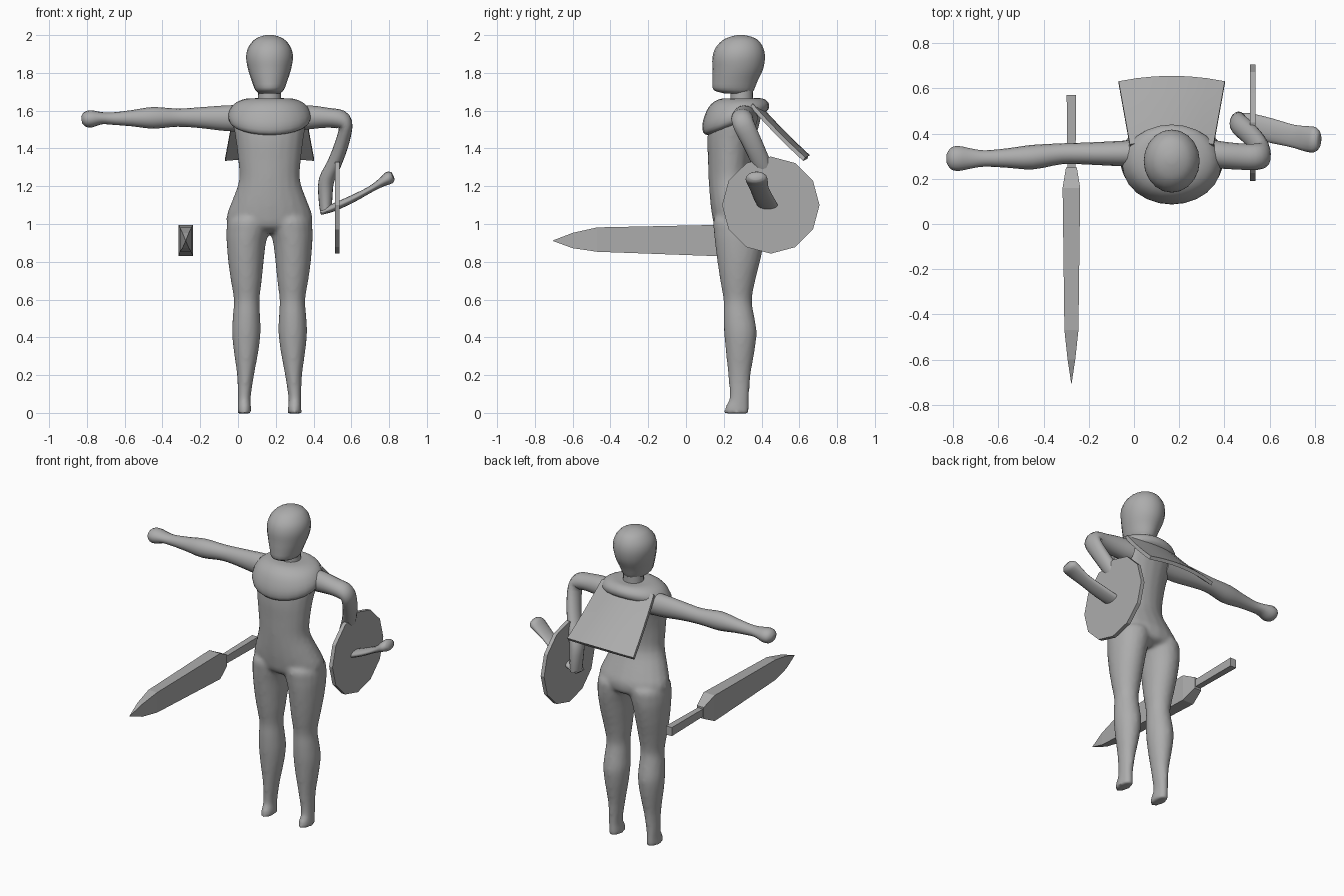
import bpy, bmesh, math
from mathutils import Vector

CX = 0.167  # centre line of the figure
SEG = 20

grey = bpy.data.materials.new("plain grey")
grey.diffuse_color = (0.415, 0.415, 0.415, 1)


def refine(rows, steps=3):
    """Insert smoothly interpolated rows between the given ones."""
    out = []
    for i in range(len(rows) - 1):
        p0, p1 = rows[max(i - 1, 0)], rows[i]
        p2, p3 = rows[i + 1], rows[min(i + 2, len(rows) - 1)]
        for s in range(steps):
            t = s / steps
            out.append([0.5 * (2 * b + (c - a) * t + (2 * a - 5 * b + 4 * c - d) * t * t
                               + (3 * b - a - 3 * c + d) * t ** 3)
                        for a, b, c, d in zip(p0, p1, p2, p3)])
    return out + [list(rows[-1])]


def loft(name, rings, smooth=True, angle=60, inward=False):
    """Skin a list of equal-length rings and cap both ends."""
    bm = bmesh.new()
    loops = [[bm.verts.new(p) for p in r] for r in rings]
    n = len(loops[0])
    for a, b in zip(loops, loops[1:]):
        for i in range(n):
            j = (i + 1) % n
            bm.faces.new((a[i], a[j], b[j], b[i]))
    bm.faces.new(loops[0][::-1])
    bm.faces.new(loops[-1])
    bmesh.ops.recalc_face_normals(bm, faces=bm.faces)
    if inward:
        bmesh.ops.reverse_faces(bm, faces=bm.faces)
    me = bpy.data.meshes.new(name)
    bm.to_mesh(me)
    bm.free()
    me.materials.append(grey)
    ob = bpy.data.objects.new(name, me)
    bpy.context.collection.objects.link(ob)
    if smooth:
        bpy.ops.object.select_all(action='DESELECT')
        bpy.context.view_layer.objects.active = ob
        ob.select_set(True)
        bpy.ops.object.shade_smooth_by_angle(angle=math.radians(angle))
    return ob


def ellipse(c, a, b, n=SEG):
    return [Vector(c) + a * math.cos(2 * math.pi * i / n) + b * math.sin(2 * math.pi * i / n)
            for i in range(n)]


def column(name, rows):
    """Upright body part; rows are z, centre x, half width, front y, back y."""
    return loft(name, [ellipse((x, (f + b) / 2, z), Vector((h, 0, 0)), Vector((0, (b - f) / 2, 0)))
                       for z, x, h, f, b in refine(rows)])


def limb(name, rows, ref):
    """Limb along a path; rows are x, y, z and two radii."""
    rows = refine(rows)
    pts = [Vector(r[:3]) for r in rows]
    rings = []
    for i, r in enumerate(rows):
        t = (pts[min(i + 1, len(pts) - 1)] - pts[max(i - 1, 0)]).normalized()
        a = Vector(ref).cross(t).normalized()
        rings.append(ellipse(pts[i], a * r[3], t.cross(a) * r[4], 16))
    return loft(name, rings)


# Head with a flat face line, and neck
column("head", [(1.692, CX, .055, .2, .345), (1.71, CX, .076, .146, .36), (1.76, CX, .095, .14, .38),
                (1.82, CX, .114, .14, .408), (1.88, CX, .124, .14, .418), (1.93, CX, .115, .155, .41),
                (1.97, CX, .087, .19, .385), (1.99, CX, .055, .23, .35), (2.0, CX, .02, .27, .31)])
column("neck", [(1.58, CX, .068, .225, .365), (1.65, CX, .062, .235, .355), (1.73, CX, .06, .235, .355)])

# Torso from hips to shoulders
body = [column("body", [
    (.955, CX, .08, .2, .36), (.975, CX, .17, .165, .41), (1.0, CX, .222, .147, .425),
    (1.05, CX, .226, .137, .425), (1.12, CX, .2, .128, .395), (1.23, CX, .162, .12, .348),
    (1.34, CX, .167, .116, .347), (1.45, CX, .18, .113, .367), (1.54, CX, .192, .128, .392),
    (1.61, CX, .16, .19, .40), (1.64, CX, .09, .22, .38)])]

# Legs, mirrored across the centre line
for side, name in ((-1, "right_leg"), (1, "left_leg")):
    body.append(column(name, [(z, CX + side * (CX - x), h, f, b) for z, x, h, f, b in (
        (-.004, .034, .037, .202, .333), (.035, .034, .035, .208, .334), (.08, .033, .034, .23, .334),
        (.2, .04, .045, .223, .342), (.33, .043, .066, .21, .364), (.43, .044, .076, .201, .374),
        (.52, .045, .072, .198, .36), (.6, .046, .068, .198, .349), (.7, .044, .082, .181, .367),
        (.8, .042, .094, .166, .392), (.9, .044, .104, .153, .414), (.96, .052, .113, .147, .422),
        (1.02, .06, .112, .145, .42), (1.07, .08, .08, .18, .37))]))

# Merge torso and legs into one continuous skin
bpy.ops.object.select_all(action='DESELECT')
for part in body:
    part.select_set(True)
bpy.context.view_layer.objects.active = body[0]
bpy.ops.object.join()
skin = body[0].modifiers.new("skin", 'REMESH')
skin.mode, skin.voxel_size, skin.use_smooth_shade = 'VOXEL', .012, True
relax = body[0].modifiers.new("relax", 'SMOOTH')
relax.factor, relax.iterations = .5, 6

# Outstretched arm with fist
limb("right_arm", [(.05, .315, 1.56, .06, .07), (-.06, .312, 1.56, .056, .068),
                   (-.2, .312, 1.563, .049, .055), (-.32, .311, 1.563, .046, .048),
                   (-.45, .296, 1.562, .054, .057), (-.56, .292, 1.56, .043, .043),
                   (-.66, .29, 1.558, .036, .033), (-.72, .29, 1.56, .044, .032),
                   (-.775, .29, 1.557, .055, .045), (-.81, .29, 1.554, .048, .039),
                   (-.828, .29, 1.552, .022, .018)], (0, 0, 1))

# Bent arm: shoulder, drop to the elbow, then raised forearm
limb("left_upper_arm", [(.30, .315, 1.56, .068, .065), (.39, .305, 1.565, .062, .06),
                        (.48, .298, 1.562, .052, .058), (.545, .298, 1.552, .05, .058),
                        (.57, .31, 1.515, .036, .056), (.548, .355, 1.42, .037, .052),
                        (.51, .40, 1.32, .038, .05), (.468, .438, 1.23, .041, .05),
                        (.463, .45, 1.14, .037, .048), (.465, .45, 1.06, .03, .045)], (0, 1, 0))
limb("left_forearm", [(.44, .45, 1.06, .012, .04), (.50, .44, 1.085, .02, .052),
                      (.60, .415, 1.13, .02, .054), (.70, .39, 1.183, .017, .05),
                      (.76, .378, 1.22, .024, .056), (.80, .372, 1.245, .034, .056),
                      (.82, .37, 1.255, .022, .035)], (0, 1, 0))

# Draped collar; rows are half width, half depth, centre y, height, slope to the back
collar = [(.072, .07, .295, 1.665, 0), (.13, .115, .285, 1.662, .03), (.185, .152, .272, 1.637, .12),
          (.217, .175, .264, 1.588, .27), (.213, .172, .264, 1.545, .36), (.178, .14, .265, 1.525, .4)]
loft("collar", [ellipse((CX, cy, z), Vector((hx, 0, 0)), Vector((0, hy, hy * k)), 24)
                for hx, hy, cy, z, k in refine(collar)])

# Cape hanging out behind, slightly bowed across its width
rings = []
for t in (0, .25, .5, .75, 1):
    half = .185 + .05 * t
    y, z = .36 + .28 * t, 1.64 - .285 * t - .008 * math.sin(math.pi * t)
    top, low = [], []
    for k in range(7):
        u = k / 3 - 1
        p = Vector((CX + half * u, y + .01 - .024 * u * u, z - .012 * u * u))
        top.append(p + Vector((0, .006, .009)))
        low.append(p - Vector((0, .006, .009)))
    rings.append(top + low[::-1])
loft("cape", rings, angle=40)

# Round twelve-sided shield, its faces turned inward
loft("shield", [ellipse((x, .449, 1.1), Vector((0, .258, 0)), Vector((0, 0, .257)), 12)
                for x in (.514, .538)], smooth=False, inward=True)

# Sword: grip, flared shoulder, broad blade, point; rows are y, half width, low z, high z
sword = [(.57, .021, .885, .94), (.25, .018, .888, .936), (.25, .024, .875, .948),
         (.16, .039, .83, .995), (-.47, .031, .853, .982), (-.6, .017, .872, .953),
         (-.705, .001, .91, .913)]
loft("sword", [[(-.277 + sx * h, y, z) for sx, z in ((-1, lo), (1, lo), (1, hi), (-1, hi))]
               for y, h, lo, hi in sword], smooth=False)
